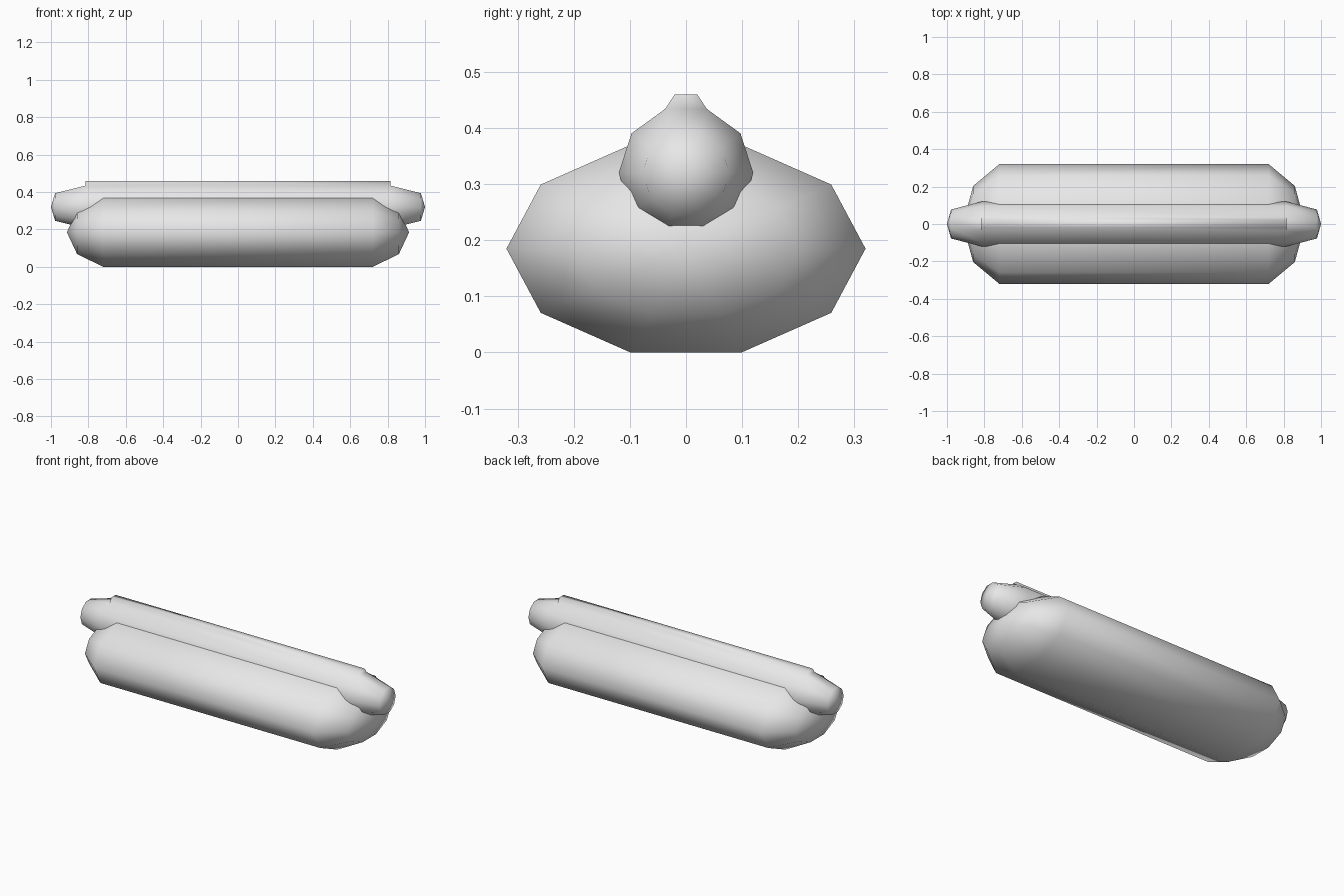
import bpy, bmesh, math

cube = bpy.data.objects.get("Cube")
if cube:
    bpy.data.objects.remove(cube, do_unlink=True)

SIDES = 10

grey = bpy.data.materials.new("light grey")
grey.use_nodes = True
grey.diffuse_color = (0.8, 0.8, 0.8, 1)
grey.node_tree.nodes["Principled BSDF"].inputs["Base Color"].default_value = (0.8, 0.8, 0.8, 1)


def ring(bm, x, ry, rz, zc):
    angles = [2 * math.pi * i / SIDES for i in range(SIDES)]
    return [bm.verts.new((x, ry * math.cos(a), zc + rz * math.sin(a))) for a in angles]


def capsule(body_x, shoulder_x, tip_x, ry, rz, zc, taper):
    """Ten-sided roll along x with tapered shoulders and pointed tips."""
    bm = bmesh.new()
    stations = [(-shoulder_x, taper), (-body_x, 1), (body_x, 1), (shoulder_x, taper)]
    rings = [ring(bm, x, ry * s, rz * s, zc) for x, s in stations]
    for a, b in zip(rings, rings[1:]):
        for i in range(SIDES):
            j = (i + 1) % SIDES
            bm.faces.new((a[i], a[j], b[j], b[i]))
    for x, end in ((-tip_x, rings[0]), (tip_x, rings[-1])):
        tip = bm.verts.new((x, 0, zc))
        for i in range(SIDES):
            bm.faces.new((end[i], end[(i + 1) % SIDES], tip))
    bmesh.ops.recalc_face_normals(bm, faces=bm.faces)
    return bm


def finish(bm, name):
    for f in bm.faces:
        f.smooth = True
    mesh = bpy.data.meshes.new(name)
    bm.to_mesh(mesh)
    bm.free()
    mesh.materials.append(grey)
    obj = bpy.data.objects.new(name, mesh)
    bpy.context.collection.objects.link(obj)


# Wide, flattened bun
finish(capsule(0.72, 0.86, 0.915, 0.32, 0.1945, 0.185, 0.635), "bun")

# Sausage, with its top strip raised into a narrow line of sauce
bm = capsule(0.815, 0.978, 1.0, 0.12, 0.12, 0.32, 0.645)
bm.faces.ensure_lookup_table()
top = max(bm.faces, key=lambda f: f.calc_center_median().z)
sauce = bmesh.ops.extrude_discrete_faces(bm, faces=[top])["faces"][0]
for v in sauce.verts:
    v.co.y *= 0.54
    v.co.z = 0.46
# Close the sides between the raised strip and the sausage
bmesh.ops.recalc_face_normals(bm, faces=bm.faces)
open_edges = [e for e in bm.edges if e.is_boundary]
if open_edges:
    bmesh.ops.bridge_loops(bm, edges=open_edges)
    bmesh.ops.recalc_face_normals(bm, faces=bm.faces)
finish(bm, "sausage_with_sauce")
